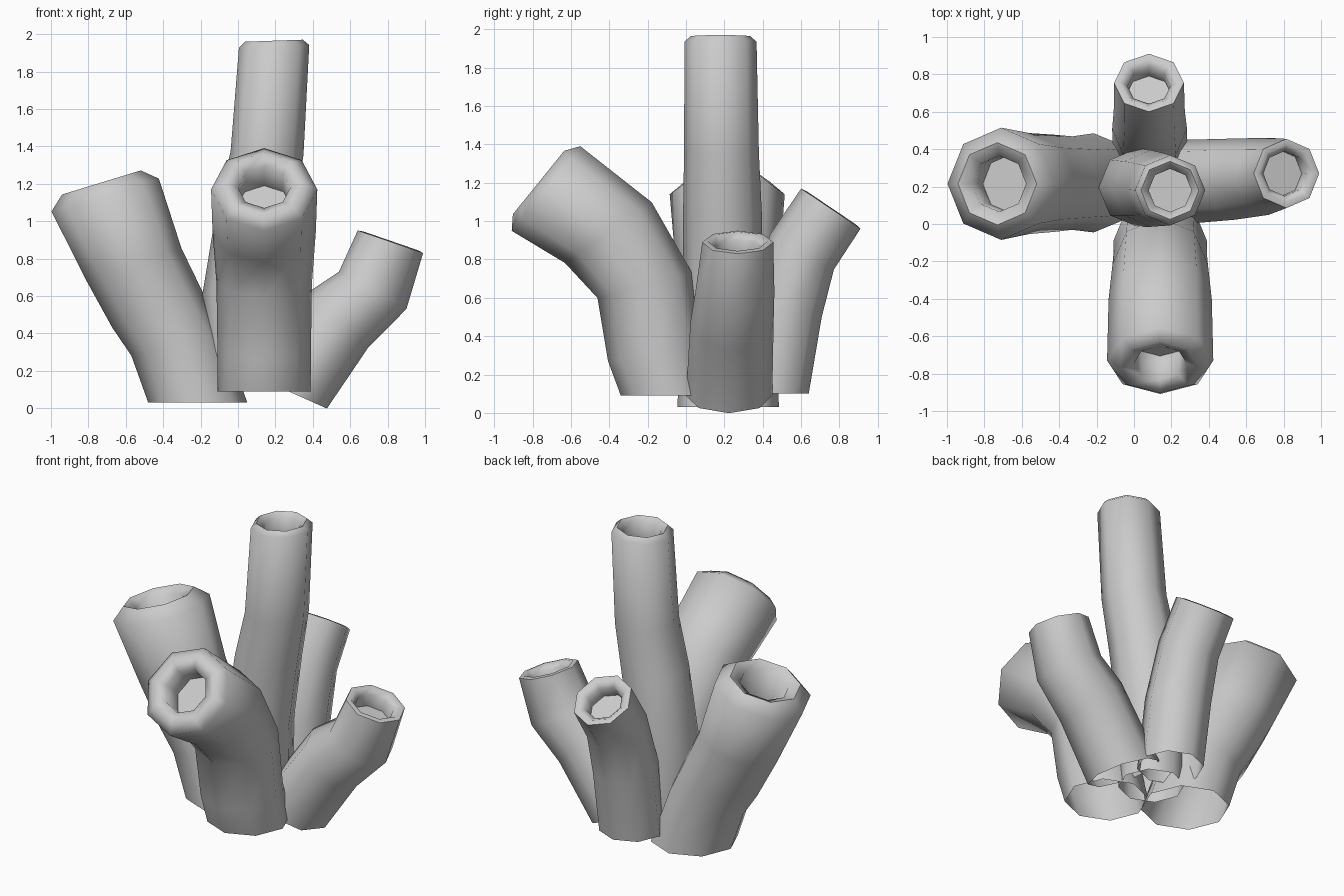
import bpy, bmesh, math
from mathutils import Vector

if "Cube" in bpy.data.objects:
    bpy.data.objects.remove(bpy.data.objects["Cube"])

SIDES = 8
UP = Vector((0, 0, 1))
X, Y = Vector((1, 0, 0)), Vector((0, 1, 0))


def tube(name, lean, side, rings, lip, hole, depth):
    """rings: (distance along lean, z, tilt in degrees, radius), bottom to top.
    side: (start, end) offset across the lean. lip: (rise, radius)."""
    across = UP.cross(lean)
    flip = -1 if lean == Y else 1            # across is -x for tubes leaning in y
    sections = []
    for i, (u, z, tilt, r) in enumerate(rings):
        s = side[0] + (side[1] - side[0]) * i / (len(rings) - 1)
        sections.append((lean * u + across * s * flip + UP * z, math.radians(tilt), r))
    # rolled lip, mouth and hollow
    top, tilt, r = sections[-1]
    normal = UP * math.cos(tilt) - lean * math.sin(tilt)
    rise, lip_r = lip
    for h, rr in ((rise, lip_r), (rise - 0.035, hole), (rise - depth, hole * 1.05)):
        sections.append((top + normal * h, tilt, rr))

    bm = bmesh.new()
    loops = []
    for c, t, r in sections:
        axis = lean * math.cos(t) + UP * math.sin(t)
        loops.append([bm.verts.new(c + r * (axis * math.cos(a) + across * math.sin(a)))
                      for a in (2 * math.pi * k / SIDES for k in range(SIDES))])
    for low, high in zip(loops, loops[1:]):
        for k in range(SIDES):
            n = (k + 1) % SIDES
            bm.faces.new((low[k], low[n], high[n], high[k]))
    bm.faces.new(loops[-1])                  # floor of the hollow
    mesh = bpy.data.meshes.new(name)
    bm.to_mesh(mesh)
    bm.free()
    ob = bpy.data.objects.new(name, mesh)
    bpy.context.collection.objects.link(ob)
    bpy.ops.object.select_all(action='DESELECT')
    ob.select_set(True)
    bpy.context.view_layer.objects.active = ob
    bpy.ops.object.shade_smooth_by_angle(angle=math.radians(65))
    return ob


# wide left tube
tube("left_tube", X, (0.22, 0.215),
     [(-0.215, 0.03, 0, 0.265), (-0.33, 0.35, 16, 0.25), (-0.43, 0.525, 21, 0.26),
      (-0.56, 0.775, 17, 0.27), (-0.71, 1.14, 17, 0.30)],
     (0.07, 0.22), 0.15, 0.25)

# wide front tube bending forward
tube("front_tube", Y, (0.14, 0.14),
     [(-0.09, 0.09, 0, 0.25), (-0.16, 0.31, 9, 0.25), (-0.215, 0.665, 15, 0.255),
      (-0.405, 0.94, 35, 0.276), (-0.73, 1.17, 51, 0.284)],
     (0.05, 0.213), 0.14, 0.2)

# tall centre tube
tube("centre_tube", X, (0.2, 0.18),
     [(0.03, 0.1, 0, 0.2), (0.02, 0.6, -4, 0.21), (0.09, 1.05, -8, 0.205),
      (0.155, 1.36, -3, 0.195), (0.193, 1.935, 2, 0.188)],
     (0.03, 0.155), 0.115, 0.14)

# short right tube
tube("right_tube", X, (0.225, 0.27),
     [(0.27, 0.09, -24, 0.225), (0.54, 0.475, -44, 0.217),
      (0.72, 0.63, -29, 0.206), (0.815, 0.89, -19, 0.185)],
     (0.005, 0.155), 0.12, 0.12)

# short back tube
tube("back_tube", Y, (0.085, 0.08),
     [(0.44, 0.1, 0, 0.2), (0.51, 0.53, -9, 0.2),
      (0.605, 0.84, -29, 0.19), (0.755, 1.065, -34, 0.187)],
     (0.005, 0.155), 0.115, 0.12)
